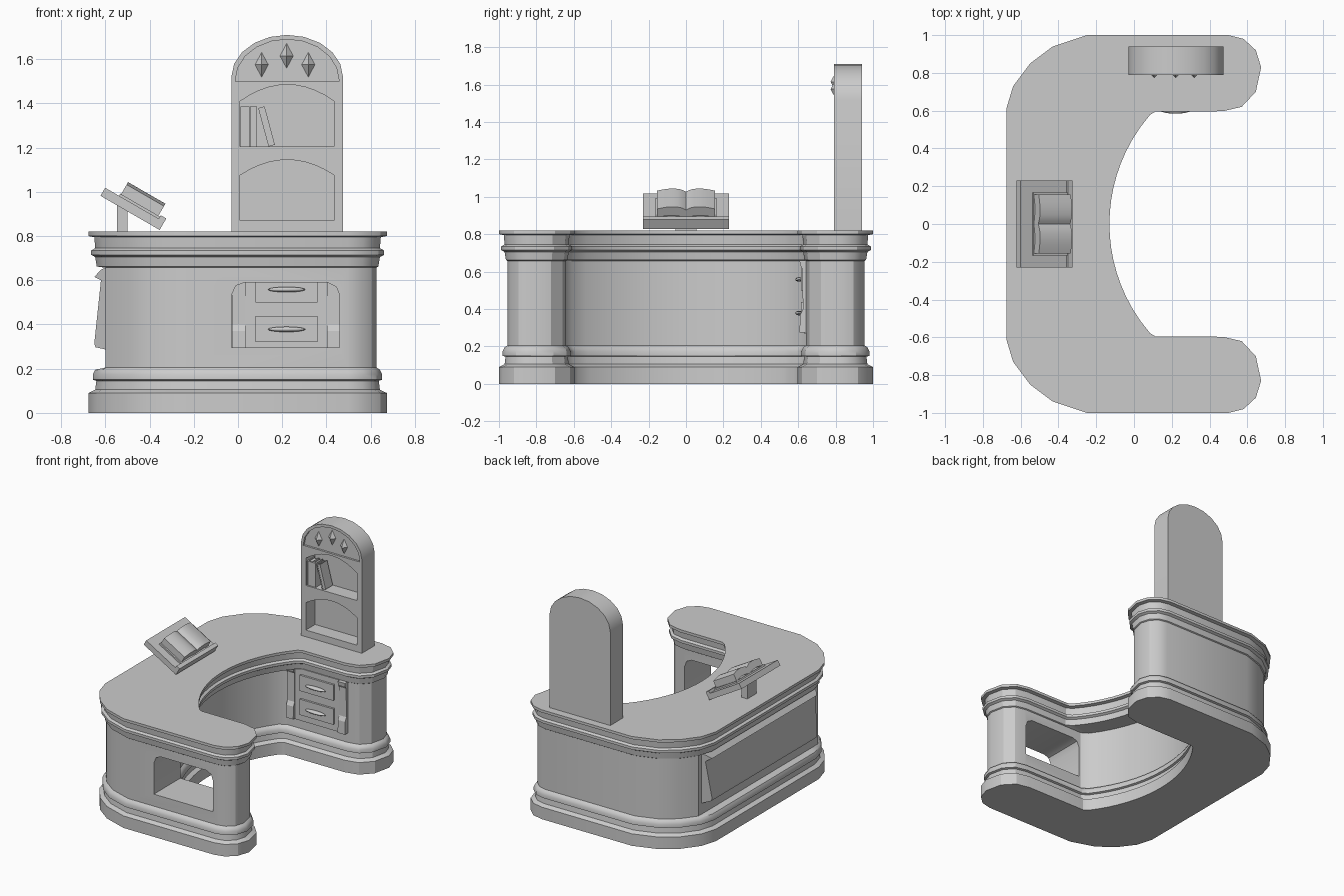
import bpy, bmesh, math
from mathutils import Vector, Matrix

if "Cube" in bpy.data.objects:
    bpy.data.objects.remove(bpy.data.objects["Cube"])


def finish(name, bm, smooth=None):
    bmesh.ops.recalc_face_normals(bm, faces=bm.faces)
    me = bpy.data.meshes.new(name)
    bm.to_mesh(me)
    bm.free()
    ob = bpy.data.objects.new(name, me)
    bpy.context.collection.objects.link(ob)
    if smooth:
        shade(ob, smooth)
    return ob


def activate(ob):
    bpy.ops.object.select_all(action='DESELECT')
    ob.select_set(True)
    bpy.context.view_layer.objects.active = ob


def shade(ob, deg):
    activate(ob)
    bpy.ops.object.shade_smooth_by_angle(angle=math.radians(deg))


def prism(name, pts, axis, a, b, mat=None):
    """Extrude a 2D outline along x (points y,z) or along y (points x,z)."""
    bm = bmesh.new()
    place = (lambda p, d: (d, p[0], p[1])) if axis == 'x' else (lambda p, d: (p[0], d, p[1]))
    r0 = [bm.verts.new(place(p, a)) for p in pts]
    r1 = [bm.verts.new(place(p, b)) for p in pts]
    n = len(pts)
    bm.faces.new(r0)
    bm.faces.new(r1[::-1])
    for i in range(n):
        bm.faces.new((r0[i], r0[(i + 1) % n], r1[(i + 1) % n], r1[i]))
    if mat:
        bm.transform(mat)
    return finish(name, bm)


def box(name, x, y, z, mat=None):
    return prism(name, [(x[0], z[0]), (x[1], z[0]), (x[1], z[1]), (x[0], z[1])], 'y', *y, mat)


def arch(x0, x1, z0, zs, zt, n=10, flat=False):
    """Arched outline; flat gives a shallow segmental head."""
    pts = [(x0, z0), (x1, z0)] if z0 < zs else []
    c, h = (x0 + x1) / 2, (x1 - x0) / 2
    for i in range(n + 1):
        t = math.pi * i / n
        q = 1 - 2 * i / n if flat else math.cos(t)
        pts.append((c + h * q, zs + (zt - zs) * ((1 - q * q) if flat else math.sin(t))))
    return pts


def cut(ob, cutter):
    m = ob.modifiers.new("cut", 'BOOLEAN')
    m.object, m.operation, m.solver = cutter, 'DIFFERENCE', 'EXACT'
    activate(ob)
    bpy.ops.object.modifier_apply(modifier=m.name)
    bpy.data.objects.remove(cutter)


# counter: C-shaped outline, offset and lofted through the moulding profile
outer = [(-.676, .61), (-.64, .73), (-.55, .85), (-.43, .94), (-.25, 1), (.5, 1), (.58, .98),
         (.645, .92), (.673, .83), (.645, .7), (.57, .62), (.47, .597)]


def c_outline(x_start, x_mid):
    """Outer edge plus an inner arc running from x_start at the arms to x_mid."""
    half = outer + [(x_start + .03, .596)]
    s, h = x_start - x_mid, .578
    r = (h * h + s * s) / (2 * s)
    for i in range(9):
        y = h * (1 - i / 9)
        half.append((x_mid + r - math.sqrt(r * r - y * y), y))
    return half + [(x_mid, 0)] + [(x, -y) for x, y in reversed(half)]


def inset(pts, d):
    out, n = [], len(pts)
    for i in range(n):
        p0, p, p1 = (Vector(pts[j % n]) for j in (i - 1, i, i + 1))
        e0, e1 = (p - p0).normalized(), (p1 - p).normalized()
        n0, n1 = Vector((e0.y, -e0.x)), Vector((e1.y, -e1.x))
        m = (n0 + n1) / (1 + n0.dot(n1))
        out.append(p + m * d)
    return out


top_line, body_line = c_outline(.085, -.13), c_outline(-.06, -.25)
profile = [(0, 0), (.09, 0), (.105, .03), (.145, .035), (.15, .02), (.175, .02), (.195, .03),
           (.205, .045), (.657, .045), (.662, .037), (.705, .03), (.715, .012), (.735, .012),
           (.745, .03), (.795, .026), (.80, 0), (.82, 0)]
bm = bmesh.new()
rings = []
for z, d in profile:
    lim = -.60 if d == .045 else -9      # main wall is set further back on the left
    line = body_line if z < .66 else top_line
    rings.append([bm.verts.new((max(p.x, lim), p.y, z)) for p in inset(line, d)])
n = len(top_line)
for a, b in zip(rings, rings[1:]):
    for i in range(n):
        bm.faces.new((a[i], a[(i + 1) % n], b[(i + 1) % n], b[i]))
bm.faces.new(rings[0])
bm.faces.new(rings[-1])
counter = finish("counter", bm)

# pass-through window in the front arm
window = [(-.03, .295), (.46, .295), (.46, .53), (.445, .57), (.405, .59),
          (.03, .59), (-.01, .575), (-.03, .53)]
cut(counter, prism("window_cutter", window, 'y', -1.2, -.3))
shade(counter, 30)

# slanted panel on the left side, ends bevelled back to the wall
panel = prism("side_panel", [(-.59, .66), (-.62, .648), (-.65, .615), (-.62, .6), (-.65, .315),
                             (-.645, .297), (-.59, .285)], 'y', -.68, .68)
for v in panel.data.vertices:
    v.co.y *= 1 - max(0, -.6 - v.co.x) * 1.8

# drawers and pilasters on the inner face of the rear arm
box("drawer_frame", (.03, .41), (.63, .66), (.27, .66))
for i, z in enumerate((.32, .50)):
    box(f"drawer_{i}", (.08, .36), (.615, .64), (z, z + .118))
    bm = bmesh.new()
    bmesh.ops.create_uvsphere(bm, u_segments=12, v_segments=8, radius=1,
                              matrix=Matrix.Translation((.22, .604, z + .058)) @
                              Matrix.Diagonal((.085, .02, .012, 1)))
    finish(f"drawer_handle_{i}", bm, 60)
pil = [(.67, .66), (.607, .66), (.61, .635), (.622, .615), (.625, .40), (.61, .37),
       (.607, .275), (.67, .275)]
for i, x in enumerate((.003, .432)):
    prism(f"pilaster_{i}", pil, 'x', x - .03, x + .03)

# arched bookcase with two niches and a shallow lunette
case = prism("bookcase", arch(-.03, .475, .815, 1.52, 1.71), 'y', .79, .94)
cut(case, prism("lower_niche", arch(.01, .435, .87, 1.075, 1.145, flat=True), 'y', .7, .90))
cut(case, prism("upper_niche", arch(.01, .435, 1.205, 1.41, 1.485, flat=True), 'y', .7, .90))
cut(case, prism("lunette", arch(-.012, .457, 1.5, 1.505, 1.69), 'y', .7, .805))
shade(case, 30)

# diamond studs
for i, (x, z) in enumerate(((.107, 1.575), (.22, 1.615), (.318, 1.575))):
    bm = bmesh.new()
    bmesh.ops.create_uvsphere(bm, u_segments=4, v_segments=2, radius=1,
                              matrix=Matrix.Translation((x, .803, z)) @
                              Matrix.Diagonal((.03, .03, .056, 1)))
    finish(f"diamond_{i}", bm)


# shelf books: covers with recessed pages
def shelf_book(name, x, w, lean=0):
    m = Matrix.Translation((x, 0, 1.205)) @ Matrix.Rotation(lean, 4, 'Y')
    c = .006
    box(name + "_cover_a", (0, c), (.80, .885), (0, .18), m)
    box(name + "_cover_b", (w - c, w), (.80, .885), (0, .18), m)
    box(name + "_spine", (c, w - c), (.803, .815), (0, .18), m)
    box(name + "_pages", (c, w - c), (.815, .88), (.005, .173), m)


shelf_book("book_0", .012, .04)
shelf_book("book_1", .055, .03)
shelf_book("book_2", .138, .03, math.radians(-15))

# lectern: post, tilted board with lip, open book
T = Matrix.Translation((-.622, 0, .982)) @ Matrix.Rotation(math.radians(30), 4, 'Y')
prism("lectern_post", [(-.548, .815), (-.5, .815), (-.5, .93), (-.548, .955)], 'y', -.055, .055)
box("lectern_board", (0, .309), (-.23, .23), (0, .042), T)
box("lectern_lip", (.28, .309), (-.23, .23), (.04, .06), T)
box("open_book_cover", (.072, .28), (-.167, .167), (.042, .053), T)
ys = [(-.155 + .31 * i / 24) for i in range(25)]
top = [(y, .103 + .013 * math.sin(math.pi * min(1, abs(y) / .155) ** .9)
        - .006 * max(0, 1 - abs(y) / .03)) for y in ys]
bottom = [(y, .05 + .012 * math.sin(math.pi * abs(y) / .155)) for y in reversed(ys)]
pages = prism("open_book_pages", top + bottom, 'x', .077, .272, T)
shade(pages, 35)
